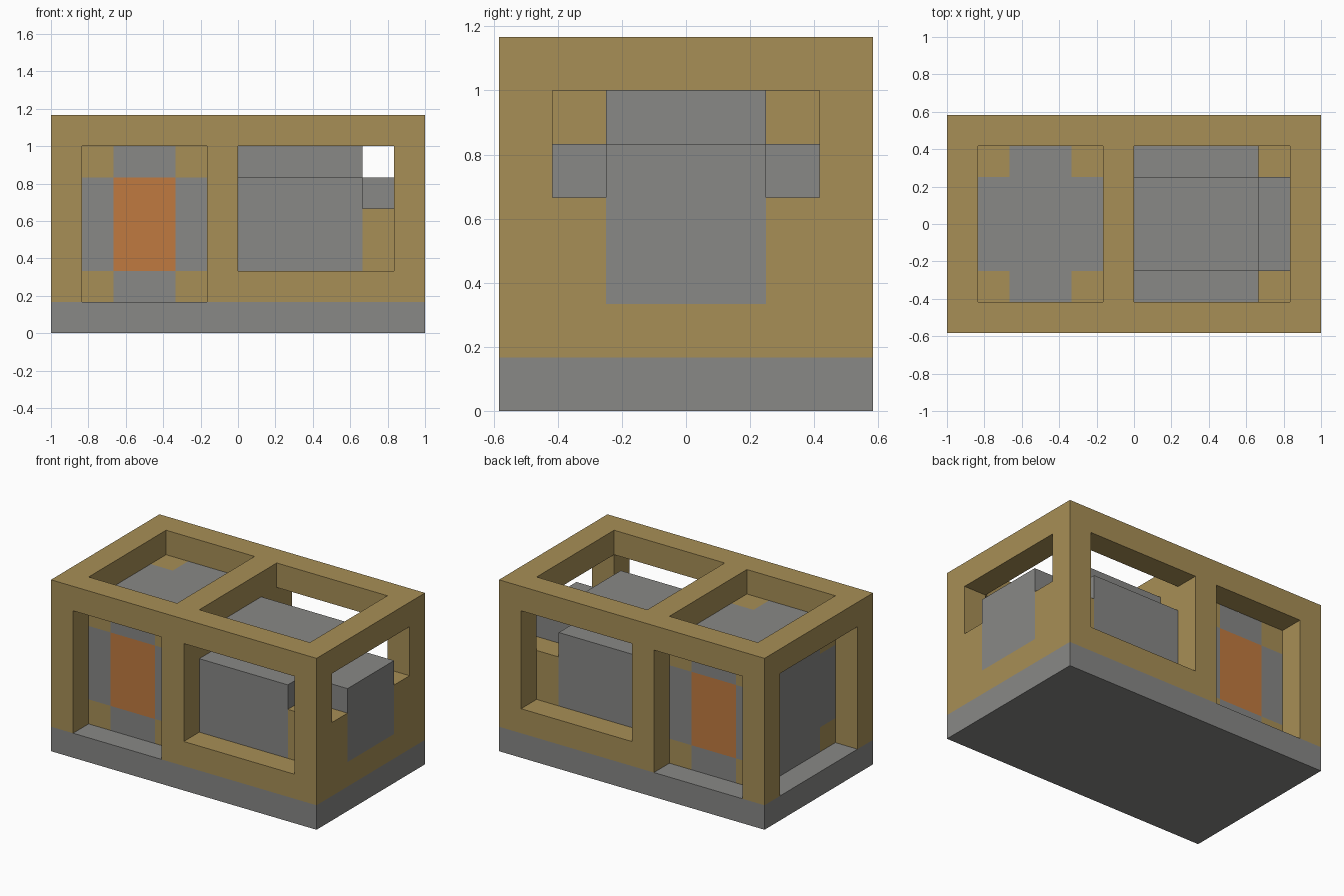
import bpy
import bmesh
from mathutils import Vector

UNIT = 1 / 6          # the model sits on a grid of 12 x 7 x 7 cells

if "Cube" in bpy.data.objects:
    bpy.data.objects.remove(bpy.data.objects["Cube"], do_unlink=True)


def material(name, rgb):
    mat = bpy.data.materials.new(name)
    mat.use_nodes = True
    mat.diffuse_color = (*rgb, 1)
    mat.node_tree.nodes["Principled BSDF"].inputs["Base Color"].default_value = (*rgb, 1)
    return mat


wood = material("tan wood", (0.39, 0.275, 0.093))
grey = material("stone grey", (0.246, 0.246, 0.238))
orange = material("burnt orange", (0.53, 0.195, 0.051))


def box(name, x, half_y, z, *mats, y=None):
    """Box given by cell ranges; it is symmetric in y unless y is given."""
    y = y or (-half_y, half_y)
    lo = Vector((x[0], y[0], z[0])) * UNIT
    hi = Vector((x[1], y[1], z[1])) * UNIT
    bm = bmesh.new()
    bmesh.ops.create_cube(bm, size=1)
    for v in bm.verts:
        v.co = (lo + hi) / 2 + v.co * (hi - lo)
    mesh = bpy.data.meshes.new(name)
    bm.to_mesh(mesh)
    bm.free()
    obj = bpy.data.objects.new(name, mesh)
    bpy.context.collection.objects.link(obj)
    for mat in mats:
        mesh.materials.append(mat)
    return obj


def carve(target, cutters):
    """Subtract the cutters, bake the result and drop the cutters."""
    for cutter in cutters:
        cutter.hide_render = True
        mod = target.modifiers.new(cutter.name, "BOOLEAN")
        mod.operation = "DIFFERENCE"
        mod.solver = "EXACT"
        mod.object = cutter
    depsgraph = bpy.context.evaluated_depsgraph_get()
    baked = bpy.data.meshes.new_from_object(target.evaluated_get(depsgraph))
    target.modifiers.clear()
    target.data = baked
    for cutter in cutters:
        bpy.data.objects.remove(cutter, do_unlink=True)


# Base slab
box("base", (-6, 6), 3.5, (0, 1), grey)

# Wooden frame, opened on the roof, sides and ends
frame = box("frame", (-6, 6), 3.5, (1, 7), wood)
carve(frame, [
    box("door_opening", (-5, -1), 4, (0.5, 6), wood),
    box("door_end_opening", (-7, -4), 2.5, (0.5, 6), wood),
    box("door_roof_opening", (-5, -1), 2.5, (5, 8), wood),
    box("bay_opening", (0, 5), 4, (4, 6), wood),
    box("bay_slot", (0, 4), 4, (2, 5), wood),
    box("bay_roof_opening", (0, 5), 2.5, (5, 8), wood),
    box("bay_end_opening", (4, 7), 2.5, (4, 6), wood),
    box("tongue_slot", (3, 7), 1.5, (2, 5), wood),
    box("front_sill_notch", (0, 5), 0, (2, 5), wood, y=(-4, -2.5)),
    box("back_sill_notch", (0, 5), 0, (2, 5), wood, y=(2.5, 4)),
])

# Panelled core: wooden corners, grey bands, orange front and back panels
core = box("panelled_core", (-5, -1), 2.5, (1, 6), grey, wood, orange)
centre = Vector((-3, 0, 3.5)) * UNIT
inner = Vector((1, 1.5, 1.5)) * UNIT
bm = bmesh.new()
bm.from_mesh(core.data)
for axis in range(3):
    normal = Vector([float(i == axis) for i in range(3)])
    for side in (-1, 1):
        bmesh.ops.bisect_plane(
            bm, geom=bm.verts[:] + bm.edges[:] + bm.faces[:],
            plane_co=centre + normal * inner[axis] * side, plane_no=normal)
bm.normal_update()
for face in bm.faces:
    offset = face.calc_center_median() - centre
    outer = sum(abs(offset[i]) > inner[i] for i in range(3))
    if outer == 3:
        face.material_index = 1
    elif outer == 1 and abs(face.normal.y) > 0.5:
        face.material_index = 2
bm.to_mesh(core.data)
bm.free()

# Stepped block in the open bay
box("bay_block", (0, 4), 2.5, (2, 5), grey)
box("bay_ridge", (0, 4), 1.5, (5, 6), grey)
box("bay_tongue", (4, 6), 1.5, (2, 5), grey)
